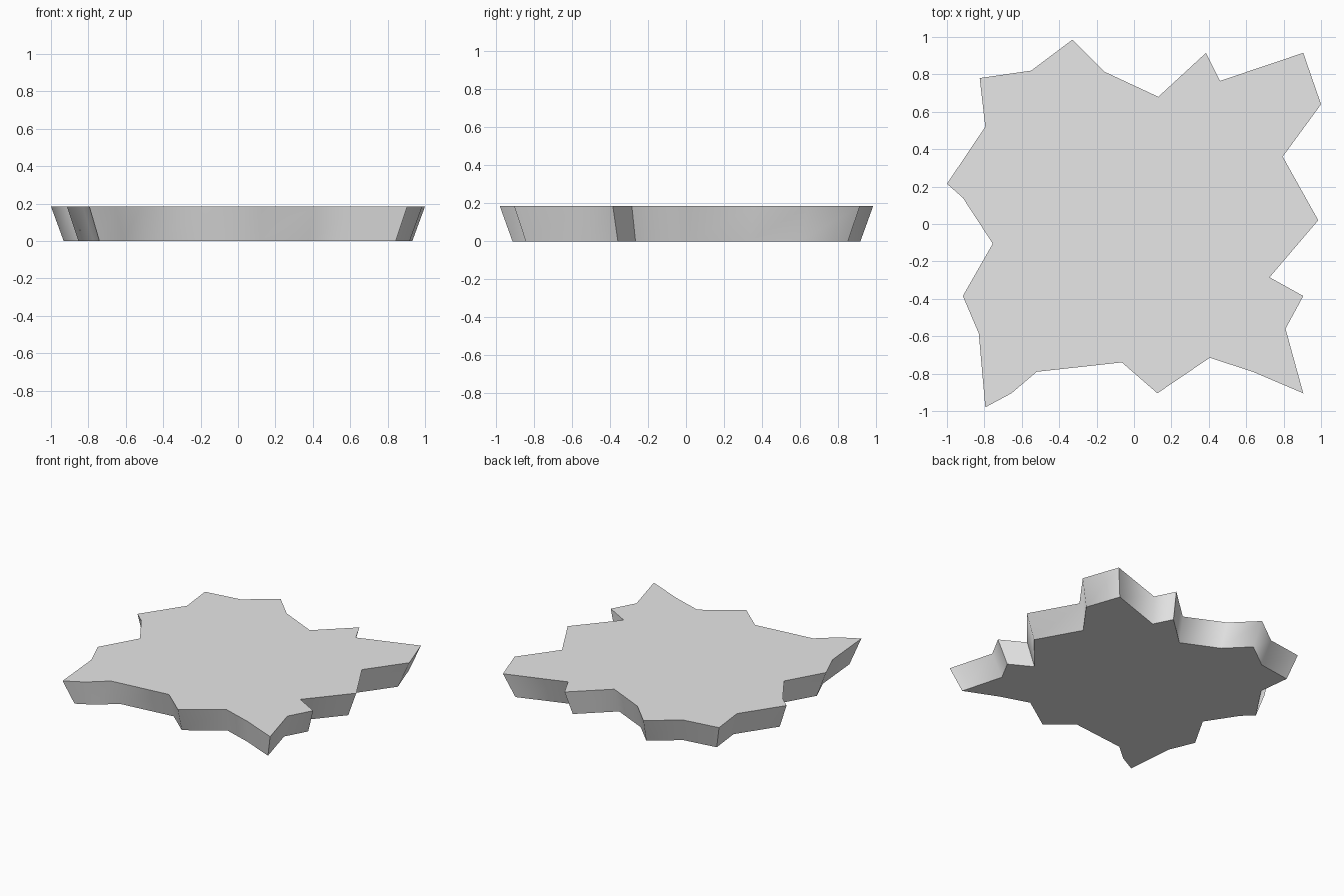
import bpy
import bmesh
import math

cube = bpy.data.objects.get("Cube")
if cube:
    bpy.data.objects.remove(cube, do_unlink=True)

HEIGHT = 0.185
TAPER = 0.932  # underside is slightly smaller than the top

# Jagged outline of the slab, clockwise from the back right corner
outline = [
    (-.825, .78), (-.55, .82), (-.33, .985), (-.16, .815), (.13, .68),
    (.385, .915), (.46, .765), (.905, .915), (1, .64), (.795, .36),
    (.985, .02), (.725, -.285), (.905, -.385), (.81, -.56), (.905, -.905),
    (.635, -.79), (.405, -.715), (.125, -.905), (-.065, -.74), (-.52, -.79),
    (-.655, -.905), (-.795, -.98), (-.83, -.585), (-.915, -.385),
    (-.755, -.105), (-.915, .14), (-1, .215), (-.795, .52),
]


def flat_material(name, color):
    mat = bpy.data.materials.new(name)
    mat.use_nodes = True
    mat.diffuse_color = color
    mat.node_tree.nodes["Principled BSDF"].inputs["Base Color"].default_value = color
    return mat


# Tapered slab: top face, underside and a ring of walls
bm = bmesh.new()
top = [bm.verts.new((x, y, HEIGHT)) for x, y in outline]
base = [bm.verts.new((x * TAPER, y * TAPER, 0)) for x, y in outline]
caps = [bm.faces.new(top), bm.faces.new(base)]
for i in range(len(outline)):
    j = (i + 1) % len(outline)
    bm.faces.new((top[i], top[j], base[j], base[i]))
bmesh.ops.recalc_face_normals(bm, faces=bm.faces)

# Walls blend softly round the corners; rims and the tightest points stay crisp
for face in bm.faces:
    face.smooth = face not in caps
for edge in bm.edges:
    on_rim = any(f in caps for f in edge.link_faces)
    edge.smooth = not on_rim and edge.calc_face_angle() < math.radians(80)

mesh = bpy.data.meshes.new("jagged_slab")
bm.to_mesh(mesh)
bm.free()
mesh.materials.append(flat_material("stone grey", (0.8, 0.8, 0.8, 1)))
slab = bpy.data.objects.new("jagged_slab", mesh)
bpy.context.collection.objects.link(slab)
